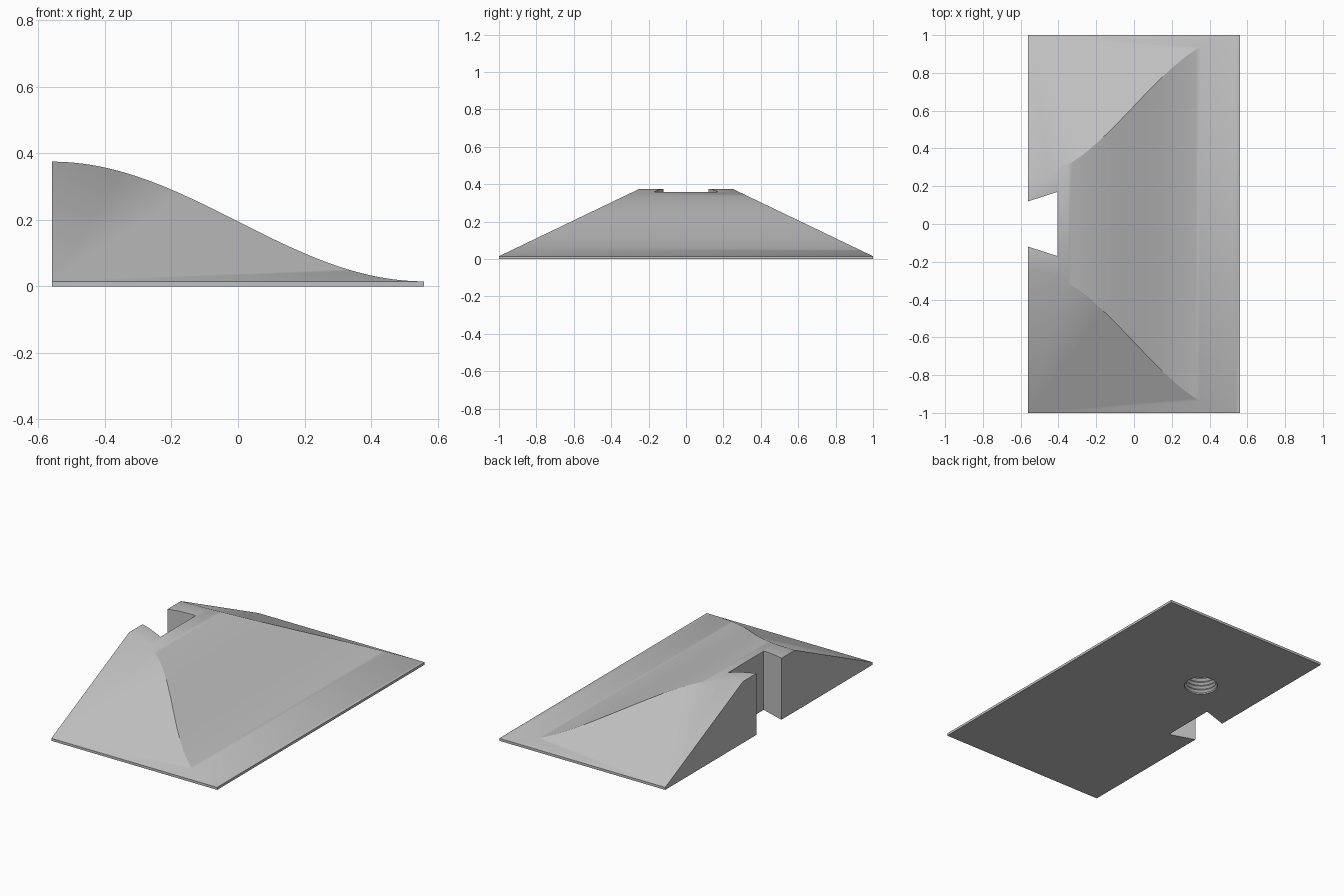
import bpy, bmesh, math

cube = bpy.data.objects.get("Cube")
if cube:
    bpy.data.objects.remove(cube, do_unlink=True)

HALF_X, BASE_Z, RISE = 0.56, 0.015, 0.36
CREST_Y = 0.25          # half width of the crest
STEPS = 48

grey = bpy.data.materials.new("plain_grey")
grey.use_nodes = True
colour = (0.53, 0.53, 0.53, 1)
grey.diffuse_color = colour
grey.node_tree.nodes["Principled BSDF"].inputs["Base Color"].default_value = colour


def finish(bm, name):
    bmesh.ops.recalc_face_normals(bm, faces=bm.faces)
    mesh = bpy.data.meshes.new(name)
    bm.to_mesh(mesh)
    bm.free()
    mesh.materials.append(grey)
    obj = bpy.data.objects.new(name, mesh)
    bpy.context.collection.objects.link(obj)
    return obj


def cut(target, cutter):
    cutter.hide_render = True
    mod = target.modifiers.new("cut", "BOOLEAN")
    mod.object = cutter
    mod.operation = "DIFFERENCE"
    mod.solver = "EXACT"
    bpy.context.view_layer.objects.active = target
    bpy.ops.object.modifier_apply(modifier=mod.name)
    bpy.data.objects.remove(cutter, do_unlink=True)


# Ramp body: cosine slope between two flat hipped sides on a thin base
bm = bmesh.new()
rows, upper, lower = {}, {}, {}
for s in (-1, 1):
    rows[s] = []
    for i in range(STEPS + 1):
        t = i / STEPS
        h = 0.5 + 0.5 * math.cos(math.pi * t)
        y = 1 - h * (1 - CREST_Y)
        rows[s].append(bm.verts.new((HALF_X * (2 * t - 1), s * y, BASE_Z + RISE * h)))
    upper[s] = bm.verts.new((-HALF_X, s, BASE_Z))
    lower[s] = [bm.verts.new((x, s, 0)) for x in (-HALF_X, HALF_X)]
    bm.faces.new(rows[s] + [upper[s]])
    bm.faces.new([upper[s], rows[s][-1], lower[s][1], lower[s][0]])
a, b = rows[-1], rows[1]
for i in range(STEPS):
    bm.faces.new([a[i], a[i + 1], b[i + 1], b[i]])
bm.faces.new([a[-1], b[-1], lower[1][1], lower[-1][1]])
bm.faces.new([a[0], b[0], upper[1], lower[1][0], lower[-1][0], upper[-1]])
bm.faces.new(lower[-1] + lower[1][::-1])
ramp = finish(bm, "ramp_body")

# Dovetail slot through the tall edge
bm = bmesh.new()
outer_x, inner_x = -0.66, -0.405
slope = (0.17 - 0.12) / (HALF_X + inner_x)
outer_y = 0.17 - slope * (inner_x - outer_x)
outline = [(outer_x, -outer_y), (inner_x, -0.17), (inner_x, 0.17), (outer_x, outer_y)]
face = bm.faces.new([bm.verts.new((x, y, -0.1)) for x, y in outline])
top = bmesh.ops.extrude_face_region(bm, geom=[face])["geom"]
bmesh.ops.translate(bm, vec=(0, 0, 0.6),
                    verts=[v for v in top if isinstance(v, bmesh.types.BMVert)])
cut(ramp, finish(bm, "slot_cutter"))

# Threaded blind hole in the underside
bm = bmesh.new()
SIDES, TURNS, PITCH = 32, 7, 0.025
levels = [(-0.02, 0.096)]
for k in range(TURNS):
    levels += [(k * PITCH + 0.008, 0.096), (k * PITCH + 0.02, 0.084)]
rings = [[bm.verts.new((-0.187 + r * math.cos(math.tau * j / SIDES),
                        0.375 + r * math.sin(math.tau * j / SIDES), z))
          for j in range(SIDES)] for z, r in levels]
for low, high in zip(rings, rings[1:]):
    for j in range(SIDES):
        n = (j + 1) % SIDES
        bm.faces.new([low[j], low[n], high[n], high[j]])
bm.faces.new(rings[0][::-1])
bm.faces.new(rings[-1])
cut(ramp, finish(bm, "thread_cutter"))

# Smooth slope, crisp edges
bpy.ops.object.select_all(action="DESELECT")
ramp.select_set(True)
bpy.context.view_layer.objects.active = ramp
bpy.ops.object.shade_smooth_by_angle(angle=math.radians(30))
